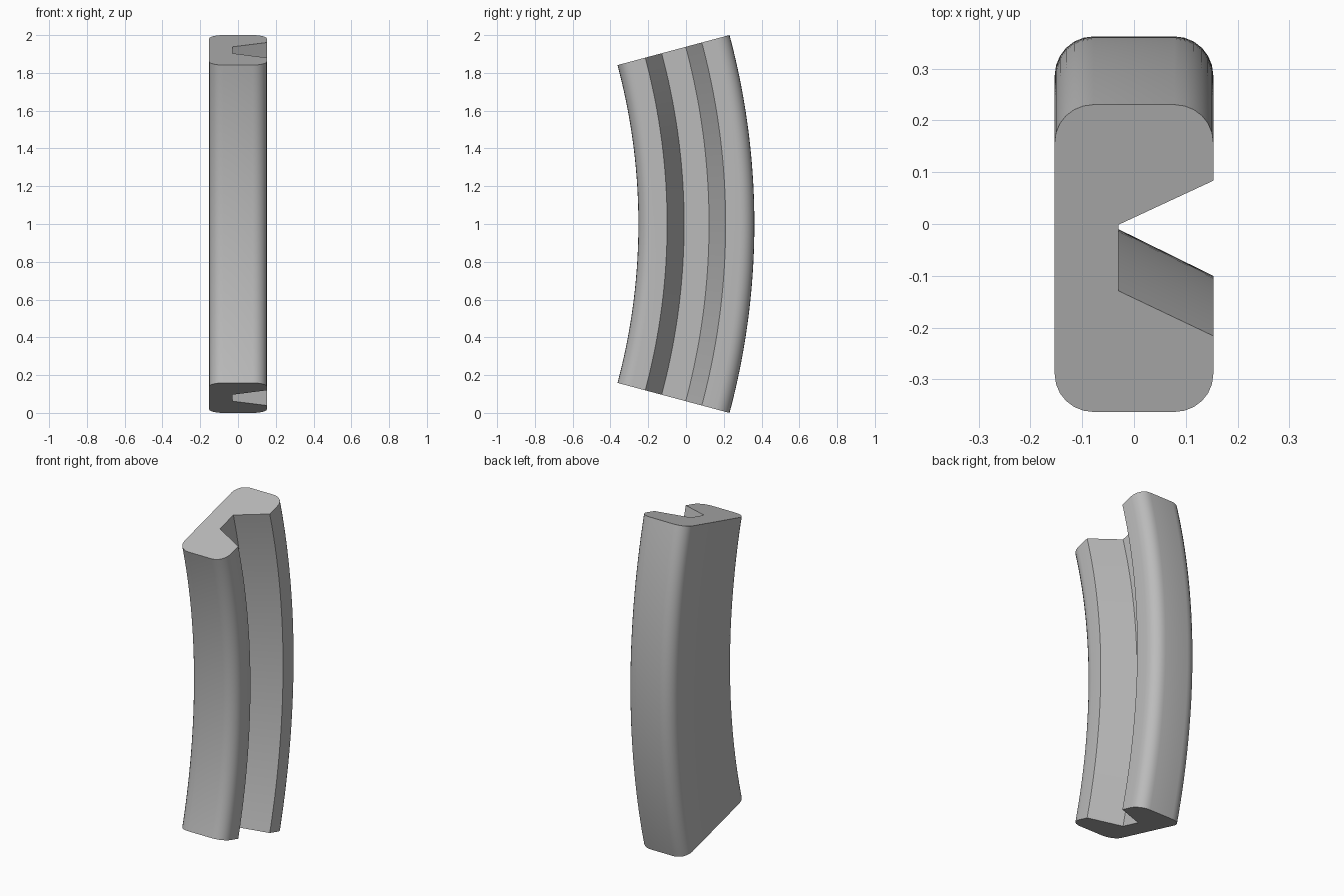
import bpy, bmesh, math

if "Cube" in bpy.data.objects:
    bpy.data.objects.remove(bpy.data.objects["Cube"])

HALF_ANGLE = math.radians(15)   # half of the arc sweep
CENTRE_Y = -3.502               # arc axis, parallel to x
STEPS = 48
W, Y0, Y1, R = 0.153, -0.252, 0.362, 0.075


def corner(cx, cy, start):
    """Quarter-round corner points, counter-clockwise from a start angle."""
    return [(cx + R * math.cos(math.radians(start + 15 * i)),
             cy + R * math.sin(math.radians(start + 15 * i))) for i in range(7)]


# Rounded bar cross-section with a tapered groove in the +x side
profile = (corner(W - R, Y0 + R, 270)
           + [(W, -0.10), (-0.03, -0.01), (-0.03, 0.122), (W, 0.21)]
           + corner(W - R, Y1 - R, 0)
           + corner(-W + R, Y1 - R, 90)
           + corner(-W + R, Y0 + R, 180))

grey = bpy.data.materials.new("plain grey")
grey.diffuse_color = (0.5, 0.5, 0.5, 1)
grey.use_nodes = True
grey.node_tree.nodes["Principled BSDF"].inputs["Base Color"].default_value = grey.diffuse_color

# Sweep the section along the arc
bm = bmesh.new()
rings = []
for s in range(STEPS + 1):
    a = HALF_ANGLE * (2 * s / STEPS - 1)
    rings.append([bm.verts.new((x, CENTRE_Y + (y - CENTRE_Y) * math.cos(a),
                                1 + (y - CENTRE_Y) * math.sin(a)))
                  for x, y in profile])
n = len(profile)
for lower, upper in zip(rings, rings[1:]):
    for i in range(n):
        j = (i + 1) % n
        bm.faces.new((lower[i], lower[j], upper[j], upper[i]))

# Flat radial end faces
bm.faces.new(rings[0][::-1])
bm.faces.new(rings[-1])
bmesh.ops.recalc_face_normals(bm, faces=bm.faces)

mesh = bpy.data.meshes.new("curved_grooved_bar")
bm.to_mesh(mesh)
bm.free()
mesh.materials.append(grey)
bar = bpy.data.objects.new("curved_grooved_bar", mesh)
bpy.context.collection.objects.link(bar)
bpy.context.view_layer.objects.active = bar
bar.select_set(True)
bpy.ops.object.shade_smooth_by_angle(angle=math.radians(25))
